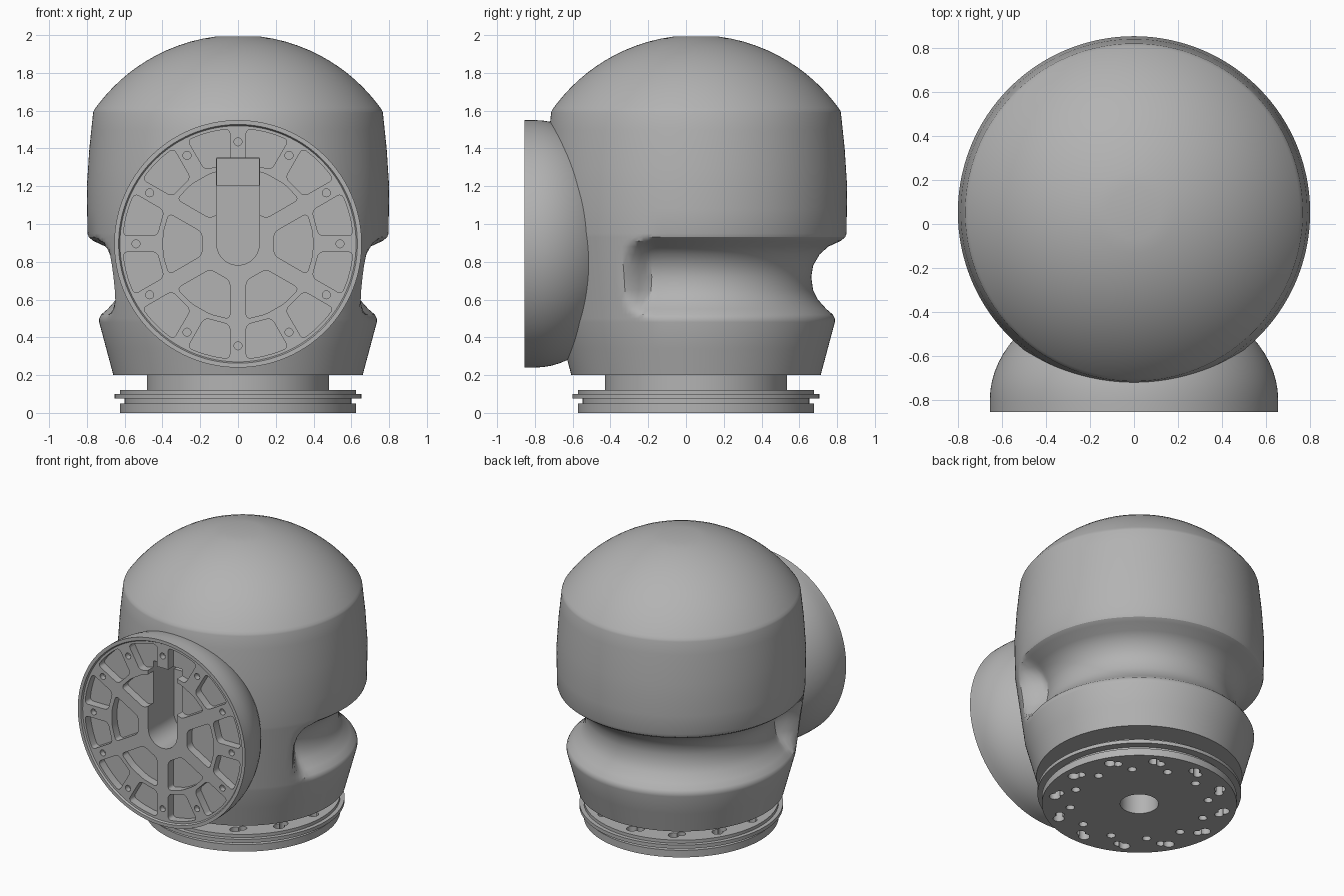
import bpy, bmesh, math
from math import sin, cos, radians, pi, sqrt, asin

if "Cube" in bpy.data.objects:
    bpy.data.objects.remove(bpy.data.objects["Cube"])

GREY = (0.45, 0.45, 0.45, 1)
grey = bpy.data.materials.new("plain grey")
grey.use_nodes = True
grey.diffuse_color = GREY
grey.node_tree.nodes["Principled BSDF"].inputs["Base Color"].default_value = GREY

YC = 0.053      # vertical axis of the body
ZC = 0.895      # height of the round front flange
FACE = -0.855   # front plane of the flange


def upright(u, v, t):
    return (u, YC + v, t)


def forward(u, v, t):
    return (u, t, ZC + v)


def make_object(name, bm):
    bmesh.ops.recalc_face_normals(bm, faces=bm.faces)
    mesh = bpy.data.meshes.new(name)
    bm.to_mesh(mesh)
    bm.free()
    mesh.materials.append(grey)
    ob = bpy.data.objects.new(name, mesh)
    bpy.context.collection.objects.link(ob)
    return ob


def revolve(name, levels, radius, place, n=192):
    """Closed round solid; radius(level index, angle) gives each ring."""
    bm = bmesh.new()
    rings = []
    for i, t in enumerate(levels):
        ring = []
        for k in range(n):
            a = 2 * pi * k / n
            r = radius(i, a)
            ring.append(bm.verts.new(place(r * cos(a), r * sin(a), t)))
        rings.append(ring)
    for lo, hi in zip(rings, rings[1:]):
        for k in range(n):
            j = (k + 1) % n
            bm.faces.new((lo[k], lo[j], hi[j], hi[k]))
    bm.faces.new(rings[0])
    bm.faces.new(rings[-1])
    return make_object(name, bm)


def lathe(name, profile, place):
    return revolve(name, [p[0] for p in profile], lambda i, a: profile[i][1], place)


def circle(cx, cy, r, n=20):
    return [(cx + r * cos(2 * pi * k / n), cy + r * sin(2 * pi * k / n)) for k in range(n)]


def hole_ring(r, size, start, n=12):
    angles = [radians(start) + 2 * pi * k / n for k in range(n)]
    return [circle(r * cos(a), r * sin(a), size) for a in angles]


def sectors(n, start, r0, r1, gap):
    """Wedge outlines separated by ribs of constant width."""
    shapes = []
    for k in range(n):
        mid = radians(start) + 2 * pi * k / n
        a0, a1 = (pi / n - asin(gap / r) for r in (r0, r1))
        polar = [(r0, a0), (r0, -a0)] + [(r1, a1 * f) for f in (-1, -0.35, 0.35, 1)]
        shapes.append([(r * cos(mid + a), r * sin(mid + a)) for r, a in polar])
    return shapes


def cut(target, shapes, place, t0, t1, rounding=0):
    """Subtract prisms with the given outlines."""
    bm = bmesh.new()
    sides = []
    for pts in shapes:
        a = [bm.verts.new(place(u, v, t0)) for u, v in pts]
        b = [bm.verts.new(place(u, v, t1)) for u, v in pts]
        bm.faces.new(a)
        bm.faces.new(b[::-1])
        for k in range(len(pts)):
            j = (k + 1) % len(pts)
            bm.faces.new((a[k], b[k], b[j], a[j]))
        sides += [bm.edges.get((p, q)) for p, q in zip(a, b)]
    if rounding:
        bmesh.ops.bevel(bm, geom=sides, offset=rounding, segments=4, profile=0.5,
                        affect='EDGES', clamp_overlap=True)
    cutter = make_object("cutter", bm)
    cutter.hide_render = True
    mod = target.modifiers.new("cut", 'BOOLEAN')
    mod.operation = 'DIFFERENCE'
    mod.solver = 'EXACT'
    mod.object = cutter
    bpy.context.view_layer.objects.active = target
    bpy.ops.object.modifier_apply(modifier=mod.name)
    bpy.data.objects.remove(cutter)


# Body: tapered shell with a domed top and a groove wrapping round the back
shell = [(0.2, 0.66), (0.48, 0.735), (0.95, 0.797), (1.2, 0.8), (1.4, 0.787), (1.59, 0.767)]
groove = [(0.48, 0.735), (0.5, 0.735), (0.52, 0.725), (0.55, 0.69), (0.6, 0.645),
          (0.65, 0.62), (0.72, 0.61), (0.78, 0.62), (0.84, 0.655), (0.88, 0.7),
          (0.91, 0.765), (0.93, 0.79), (0.95, 0.797)]


def interp(table, z):
    for (z0, r0), (z1, r1) in zip(table, table[1:]):
        if z <= z1:
            return r0 + (r1 - r0) * (z - z0) / (z1 - z0)
    return table[-1][1]


R_TOP = 0.93
dome_radii = [0.767 * cos(radians(d)) for d in range(6, 82, 5)]
dome = [(2 - R_TOP + sqrt(R_TOP ** 2 - r * r), r) for r in dome_radii]
levels = [0.2, 0.34] + [g[0] for g in groove] + [1.08, 1.2, 1.3, 1.4, 1.5, 1.59]
wall_count = len(levels)
levels += [d[0] for d in dome]


def body_radius(i, a):
    if i >= wall_count:
        return dome[i - wall_count][1]
    z = levels[i]
    r = interp(shell, z)
    if 0.48 < z < 0.95:
        # Groove ends near the front, with rounded corners
        start = -31 + 8 * ((z - 0.71) / 0.21) ** 4
        side = math.degrees(asin(sin(a)))
        f = min(1, max(0, (side - start) / 9))
        r += (interp(groove, z) - r) * f * f * (3 - 2 * f)
    return r


body = revolve("body", levels, body_radius, upright)

# Front flange: rim, recessed face and rounded back running into the body
rounded = [(-0.8 + 0.5 * sin(radians(d)), 0.655 * cos(radians(d))) for d in range(0, 61, 5)]
flange = lathe("front_flange",
               [(FACE + 0.012, 0.625), (FACE, 0.632), (FACE, 0.655)] + rounded, forward)
cut(flange, sectors(12, 15, 0.43, 0.61, 0.043), forward, FACE - 0.1, FACE + 0.07, 0.025)
cut(flange, sectors(6, 0, 0.2, 0.4, 0.043), forward, FACE - 0.1, FACE + 0.07, 0.025)
cut(flange, hole_ring(0.54, 0.021, 0), forward, FACE - 0.1, FACE + 0.05)

# Cable slot through flange and body, with a deeper upper part
W = 0.113
slot = [(-W, 0.455), (W, 0.455)] + [(W * cos(radians(d)), W * sin(radians(d)))
                                    for d in range(0, -181, -12)]
deep = [(-W + 0.002, 0.31), (W - 0.002, 0.31), (W - 0.002, 0.453), (-W + 0.002, 0.453)]
for part in (flange, body):
    cut(part, [slot], forward, FACE - 0.1, FACE + 0.3)
    cut(part, [deep], forward, FACE - 0.1, FACE + 0.42)

# Base: stepped mounting plate with a narrow neck
base = lathe("base_plate",
             [(0, 0.625), (0.05, 0.625), (0.05, 0.6), (0.075, 0.6), (0.075, 0.653),
              (0.1, 0.653), (0.1, 0.625), (0.122, 0.625), (0.122, 0.483), (0.21, 0.483)],
             upright)
cut(base, hole_ring(0.55, 0.036, 0), upright, -0.1, 0.16)
cut(base, hole_ring(0.528, 0.028, 5), upright, -0.1, 0.16)
cut(base, hole_ring(0.445, 0.028, 14), upright, -0.1, 0.08)

# Central bore from below
for part in (base, body):
    cut(part, [circle(0, 0, 0.123, 48)], upright, -0.1, 0.5)

for part in (body, flange, base):
    part.data.shade_smooth()
    part.data.set_sharp_from_angle(angle=radians(32))
